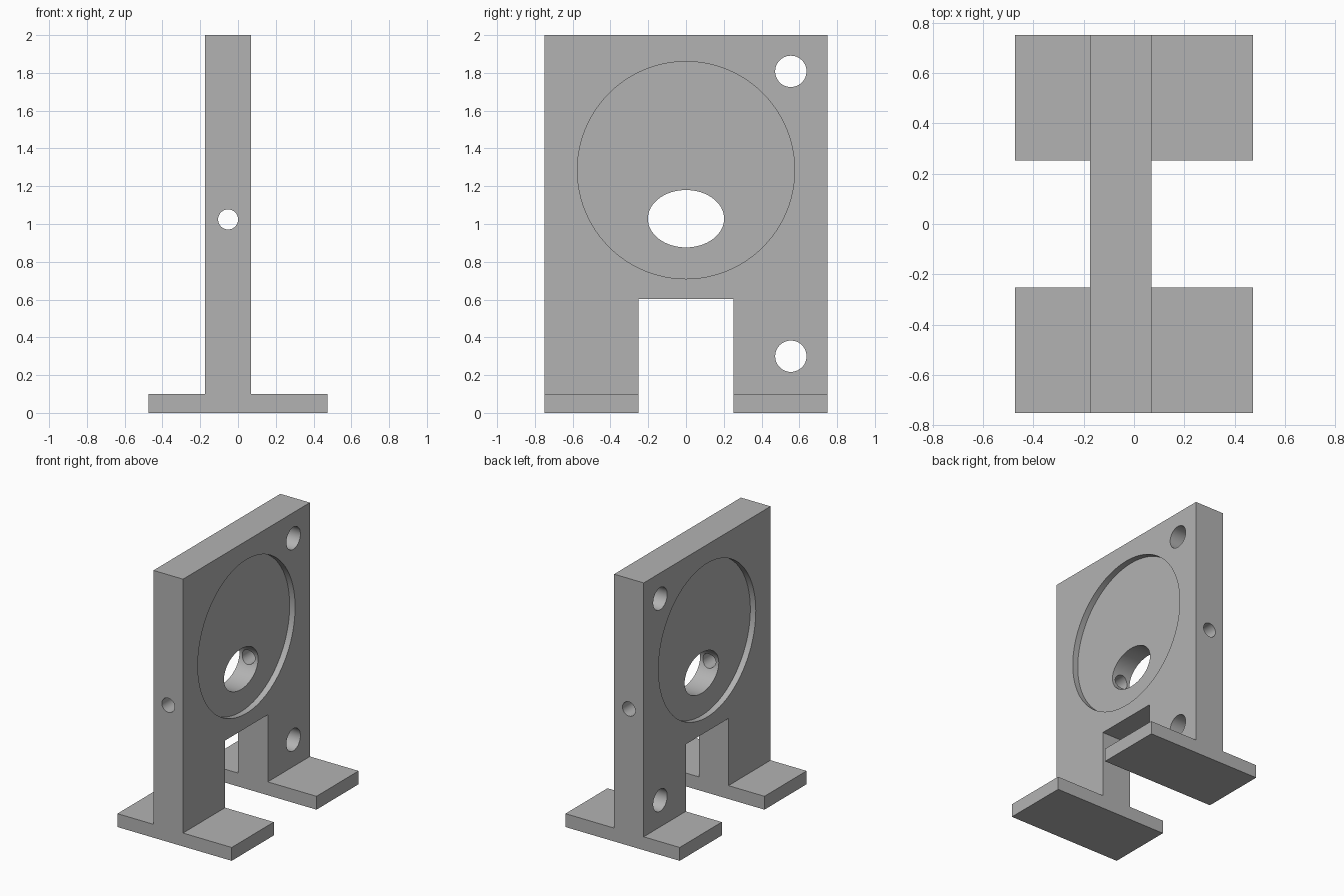
import bpy
import bmesh
from math import pi
from mathutils import Matrix

cube = bpy.data.objects.get("Cube")
if cube:
    bpy.data.objects.remove(cube, do_unlink=True)

PLATE_X = (-0.175, 0.07)
MID_X = sum(PLATE_X) / 2
FOOT_X, HALF_Y, FOOT_Z, TOP = 0.473, 0.75, 0.1, 2.0
RECESS = 0.045

grey = bpy.data.materials.new("plain grey")
grey.use_nodes = True
colour = (0.45, 0.45, 0.45, 1)
grey.diffuse_color = colour
grey.node_tree.nodes["Principled BSDF"].inputs["Base Color"].default_value = colour


def add_object(name, bm):
    bmesh.ops.recalc_face_normals(bm, faces=bm.faces)
    mesh = bpy.data.meshes.new(name)
    bm.to_mesh(mesh)
    bm.free()
    mesh.materials.append(grey)
    obj = bpy.data.objects.new(name, mesh)
    bpy.context.collection.objects.link(obj)
    return obj


def cylinder(name, centre, radii, length, axis="X", sides=64):
    """Elliptical cylinder along an axis; radii are (horizontal, vertical)."""
    bm = bmesh.new()
    bmesh.ops.create_cone(bm, cap_ends=True, segments=sides,
                          radius1=1, radius2=1, depth=length)
    bm.transform(Matrix.Diagonal((radii[0], radii[1], 1, 1)))
    turn = Matrix.Rotation(pi / 2, 4, "X")
    if axis == "X":
        turn = Matrix.Rotation(pi / 2, 4, "Z") @ turn
    bm.transform(Matrix.Translation(centre) @ turn)
    return add_object(name, bm)


# Upright plate and base: inverted T profile extruded front to back
x0, x1 = PLATE_X
profile = [(-FOOT_X, 0), (FOOT_X, 0), (FOOT_X, FOOT_Z), (x1, FOOT_Z),
           (x1, TOP), (x0, TOP), (x0, FOOT_Z), (-FOOT_X, FOOT_Z)]
bm = bmesh.new()
face = bm.faces.new([bm.verts.new((x, -HALF_Y, z)) for x, z in profile])
side = bmesh.ops.extrude_face_region(bm, geom=[face])
bmesh.ops.translate(bm, vec=(0, 2 * HALF_Y, 0),
                    verts=[v for v in side["geom"] if isinstance(v, bmesh.types.BMVert)])
bracket = add_object("mounting_bracket", bm)

# Notch that separates the two feet
bm = bmesh.new()
bmesh.ops.create_cube(bm, size=1)
bm.transform(Matrix.Translation((0, 0, 0.2)) @ Matrix.Diagonal((2, 0.505, 0.805, 1)))
cutters = [add_object("notch_cutter", bm)]

# Shallow round recess on both faces
for x in PLATE_X:
    cutters.append(cylinder("recess_cutter", (x, 0, 1.285), (0.575, 0.575), 2 * RECESS, sides=96))

# Oval opening and four bolt holes
cutters.append(cylinder("oval_cutter", (MID_X, 0, 1.028), (0.202, 0.152), 0.6))
for y in (-0.555, 0.555):
    for z in (0.3, 1.808):
        cutters.append(cylinder("bolt_hole_cutter", (MID_X, y, z), (0.083, 0.083), 0.6, sides=48))

# Cross bore running front to back
cutters.append(cylinder("bore_cutter", (MID_X, 0, 1.024), (0.053, 0.053), 2, "Y", 48))

# Cut everything, then tidy up
bpy.context.view_layer.objects.active = bracket
for cutter in cutters:
    cutter.hide_render = True
    cut = bracket.modifiers.new("cut", "BOOLEAN")
    cut.operation = "DIFFERENCE"
    cut.solver = "EXACT"
    cut.object = cutter
    bpy.ops.object.modifier_apply(modifier=cut.name)
    bpy.data.objects.remove(cutter, do_unlink=True)

bpy.ops.object.select_all(action="DESELECT")
bracket.select_set(True)
bpy.ops.object.shade_smooth_by_angle(angle=pi / 6)
